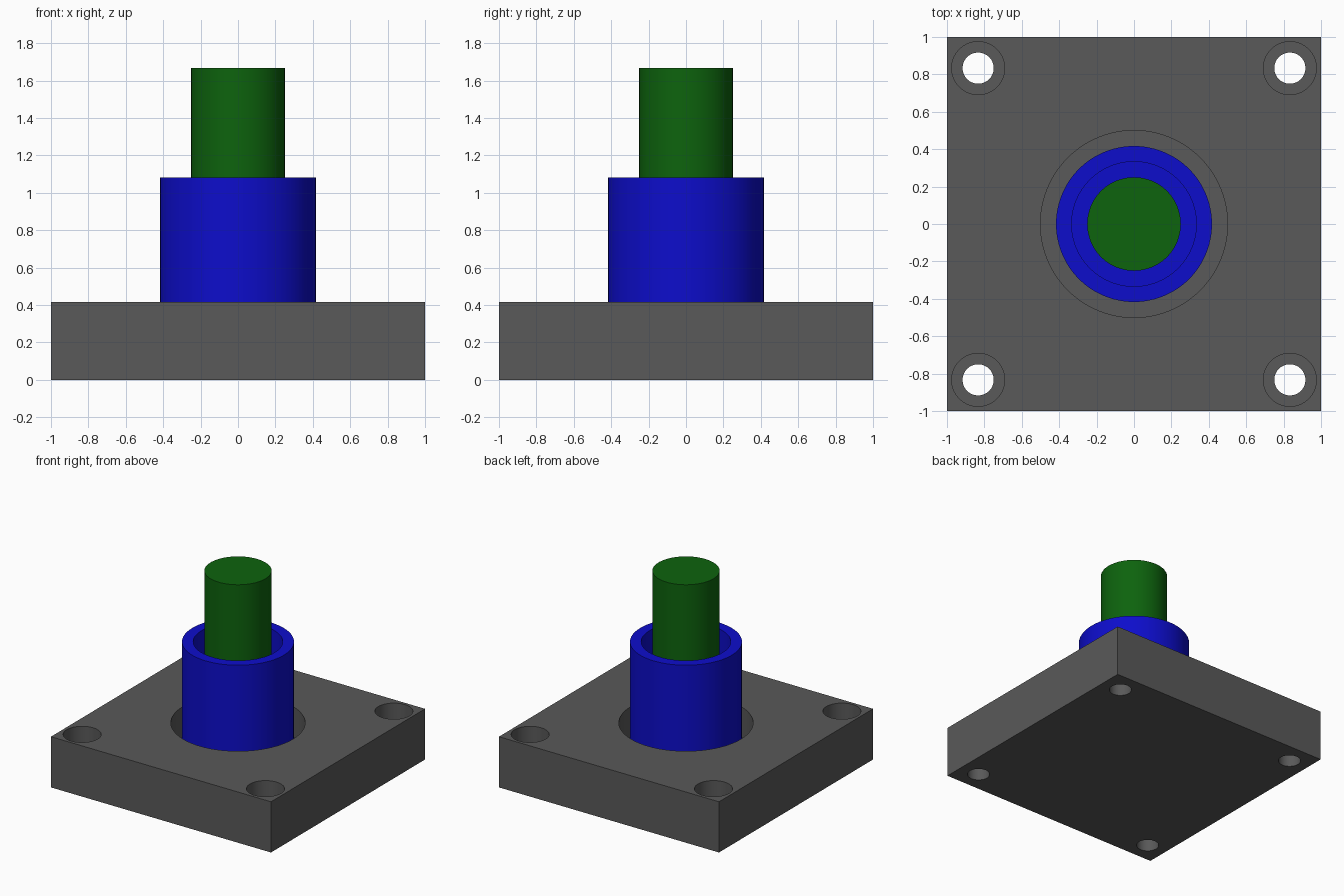
import bpy
import bmesh
import math

cube = bpy.data.objects.get("Cube")
if cube:
    bpy.data.objects.remove(cube, do_unlink=True)

U = 1 / 12            # design unit: the plate is 24 units wide
PLATE_TOP = 5 * U
POCKET_FLOOR = 2 * U
SLEEVE_FLOOR = 3 * U


def material(name, rgb):
    mat = bpy.data.materials.new(name)
    mat.use_nodes = True
    mat.diffuse_color = (*rgb, 1)
    mat.node_tree.nodes["Principled BSDF"].inputs["Base Color"].default_value = (*rgb, 1)
    return mat


def finish(obj, mat):
    obj.data.materials.clear()
    obj.data.materials.append(mat)
    bpy.ops.object.select_all(action='DESELECT')
    obj.select_set(True)
    bpy.context.view_layer.objects.active = obj
    bpy.ops.object.shade_smooth_by_angle(angle=math.radians(30))


def lathe(name, profile, segments=96):
    """Revolve a list of (radius, height) points about the z axis."""
    bm = bmesh.new()
    verts = [bm.verts.new((r, 0, z)) for r, z in profile]
    edges = [bm.edges.new(pair) for pair in zip(verts, verts[1:])]
    bmesh.ops.spin(bm, geom=verts + edges, cent=(0, 0, 0), axis=(0, 0, 1),
                   angle=math.tau, steps=segments, use_merge=False)
    bmesh.ops.remove_doubles(bm, verts=bm.verts, dist=1e-5)
    bmesh.ops.recalc_face_normals(bm, faces=bm.faces)
    mesh = bpy.data.meshes.new(name)
    bm.to_mesh(mesh)
    bm.free()
    obj = bpy.data.objects.new(name, mesh)
    bpy.context.collection.objects.link(obj)
    return obj


def cut(target, cutter):
    cutter.hide_render = True
    mod = target.modifiers.new("cut", 'BOOLEAN')
    mod.operation = 'DIFFERENCE'
    mod.solver = 'EXACT'
    mod.object = cutter
    bpy.context.view_layer.objects.active = target
    bpy.ops.object.modifier_apply(modifier=mod.name)
    bpy.data.objects.remove(cutter, do_unlink=True)


grey = material("dark grey", (0.1, 0.1, 0.1))
blue = material("blue", (0.004, 0.004, 0.6))
green = material("green", (0.004, 0.125, 0.004))

# Square base plate
bpy.ops.mesh.primitive_cube_add(size=1, location=(0, 0, PLATE_TOP / 2))
plate = bpy.context.object
plate.name = "base_plate"
plate.scale = (2, 2, PLATE_TOP)
bpy.ops.object.transform_apply(location=True, rotation=False, scale=True)

# Central pocket
over = PLATE_TOP + U
cut(plate, lathe("pocket_cutter", [(0, POCKET_FLOOR), (6 * U, POCKET_FLOOR),
                                   (6 * U, over), (0, over)]))

# Counterbored bolt holes in the four corners
bore_floor = PLATE_TOP - 2.2 * U
for sx in (-1, 1):
    for sy in (-1, 1):
        hole = lathe("bolt_hole_cutter", [(0, -U), (U, -U), (U, bore_floor),
                                          (1.7 * U, bore_floor), (1.7 * U, over), (0, over)], 64)
        hole.location = (sx * 10 * U, sy * 10 * U, 0)
        bpy.context.view_layer.update()
        cut(plate, hole)
finish(plate, grey)

# Sleeve with a blind bore, standing in the pocket
sleeve = lathe("sleeve", [(0, POCKET_FLOOR), (5 * U, POCKET_FLOOR), (5 * U, 13 * U),
                          (4 * U, 13 * U), (4 * U, SLEEVE_FLOOR), (0, SLEEVE_FLOOR)])
finish(sleeve, blue)

# Pin standing in the sleeve
pin = lathe("pin", [(0, SLEEVE_FLOOR), (3 * U, SLEEVE_FLOOR), (3 * U, 20 * U), (0, 20 * U)])
finish(pin, green)
